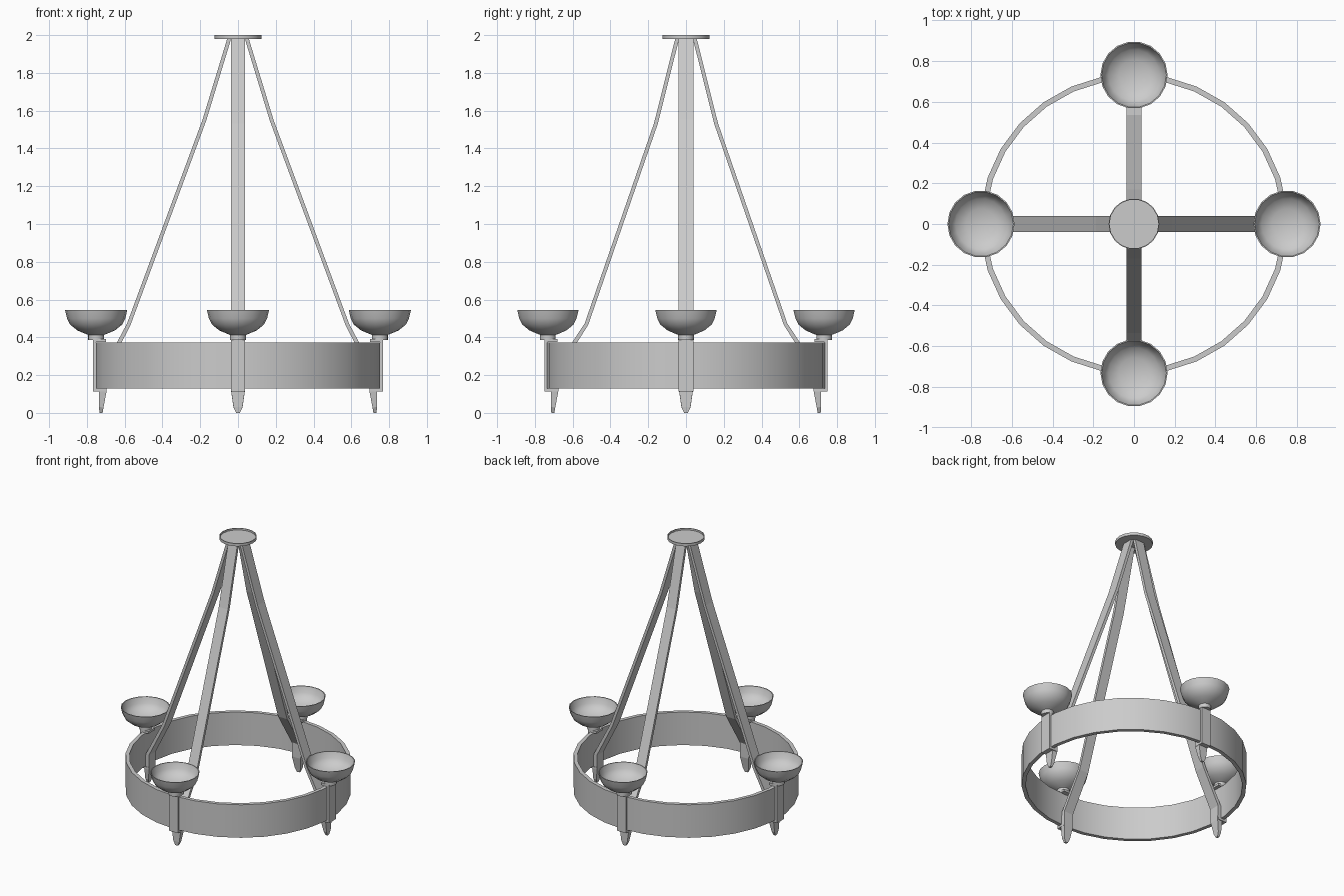
import bpy, bmesh, math
from mathutils import Vector, Matrix

if "Cube" in bpy.data.objects:
    bpy.data.objects.remove(bpy.data.objects["Cube"])


def make_object(name, bm, smooth=False):
    bmesh.ops.recalc_face_normals(bm, faces=bm.faces)
    me = bpy.data.meshes.new(name)
    bm.to_mesh(me)
    bm.free()
    ob = bpy.data.objects.new(name, me)
    bpy.context.collection.objects.link(ob)
    if smooth:
        bpy.context.view_layer.objects.active = ob
        ob.select_set(True)
        bpy.ops.object.shade_smooth_by_angle(angle=math.radians(40))
        ob.select_set(False)
    return ob


def strap(name, stations, thick, angle):
    """Flat bar along (radius, z, half width, thickness factor), mitred at the bends."""
    bm = bmesh.new()
    pts = [Vector(s[:2]) for s in stations]
    rings = []
    for i, (r, z, hw, f) in enumerate(stations):
        a = (pts[i] - pts[i - 1]).normalized() if i else None
        b = (pts[i + 1] - pts[i]).normalized() if i < len(pts) - 1 else None
        a, b = a or b, b or a
        t = (a + b).normalized()
        n = Vector((-t.y, t.x)) * (thick * f / 2 / max(t.dot(a), 0.3))
        rings.append([bm.verts.new((r + s * n.x, w * hw, z + s * n.y))
                      for s, w in ((1, 1), (1, -1), (-1, -1), (-1, 1))])
    for p, q in zip(rings, rings[1:]):
        for k in range(4):
            bm.faces.new((p[k], p[(k + 1) % 4], q[(k + 1) % 4], q[k]))
    bm.faces.new(rings[0])
    bm.faces.new(rings[-1])
    bm.transform(Matrix.Rotation(angle, 4, 'Z'))
    return make_object(name, bm)


def lathe(name, profile, n, loc=(0, 0, 0), closed=False, start=0.0, scale=(1, 1), smooth=True):
    """Turn a (radius, z) profile about the z axis; radius 0 ends are welded."""
    bm = bmesh.new()
    rows = []
    for r, z in profile:
        rows.append([bm.verts.new((r * scale[0] * math.cos(start + k * math.tau / n) + loc[0],
                                   r * scale[1] * math.sin(start + k * math.tau / n) + loc[1],
                                   z + loc[2])) for k in range(n)])
    pairs = list(zip(rows, rows[1:])) + ([(rows[-1], rows[0])] if closed else [])
    for p, q in pairs:
        for k in range(n):
            bm.faces.new((p[k], p[(k + 1) % n], q[(k + 1) % n], q[k]))
    bmesh.ops.remove_doubles(bm, verts=bm.verts, dist=1e-5)
    return make_object(name, bm, smooth)


# ceiling plate: shallow tray
lathe("ceiling_plate", [(0, 1.98), (0.125, 1.98), (0.125, 2.0), (0.12, 2.0), (0.12, 1.987), (0, 1.987)], 18)

# hoop, very slightly oval
lathe("hoop", [(0.755, 0.13), (0.755, 0.372), (0.728, 0.372), (0.728, 0.13)], 30,
      closed=True, start=math.pi / 2, scale=(1, 0.978))

# bowl with short neck
BOWL = [(0, 0.385), (0.042, 0.385), (0.042, 0.413), (0.06, 0.42), (0.1, 0.437), (0.138, 0.468),
        (0.154, 0.5), (0.165, 0.545), (0.159, 0.545), (0.146, 0.503), (0.125, 0.476), (0.075, 0.452), (0, 0.445)]

for i, side in enumerate(("right", "back", "left", "front")):
    ang = i * math.pi / 2
    on_x = i % 2 == 0
    d = 0.0 if on_x else -0.02      # front and back parts sit slightly closer in
    up = (0.178, 1.55) if on_x else (0.16, 1.53)
    low = (0.578, 0.47) if on_x else (0.527, 0.47)
    hw = 0.04 if on_x else 0.037

    # hanging arm ending in a tapered foot
    strap("arm_" + side, [(0.046, 1.983, hw, 1), (*up, hw, 1), (*low, hw, 1),
                          (0.708 + d, 0.22, hw, 1.2), (0.716 + d, 0.115, 0.036, 2),
                          (0.724 + d, 0.03, 0.024, 1.2), (0.725 + d, 0.0, 0.010, 0.8)], 0.02, ang)

    # clamp wrapped round the hoop
    strap("clamp_" + side, [(0.7 + d, 0.12, hw, 1), (0.7605 + d, 0.12, hw, 1),
                            (0.7605 + d, 0.382, hw, 1), (0.7 + d, 0.382, hw, 1)], 0.016, ang)

    r = 0.751 if on_x else 0.731
    lathe("bowl_" + side, BOWL, 18, (r * math.cos(ang), r * math.sin(ang), 0))
